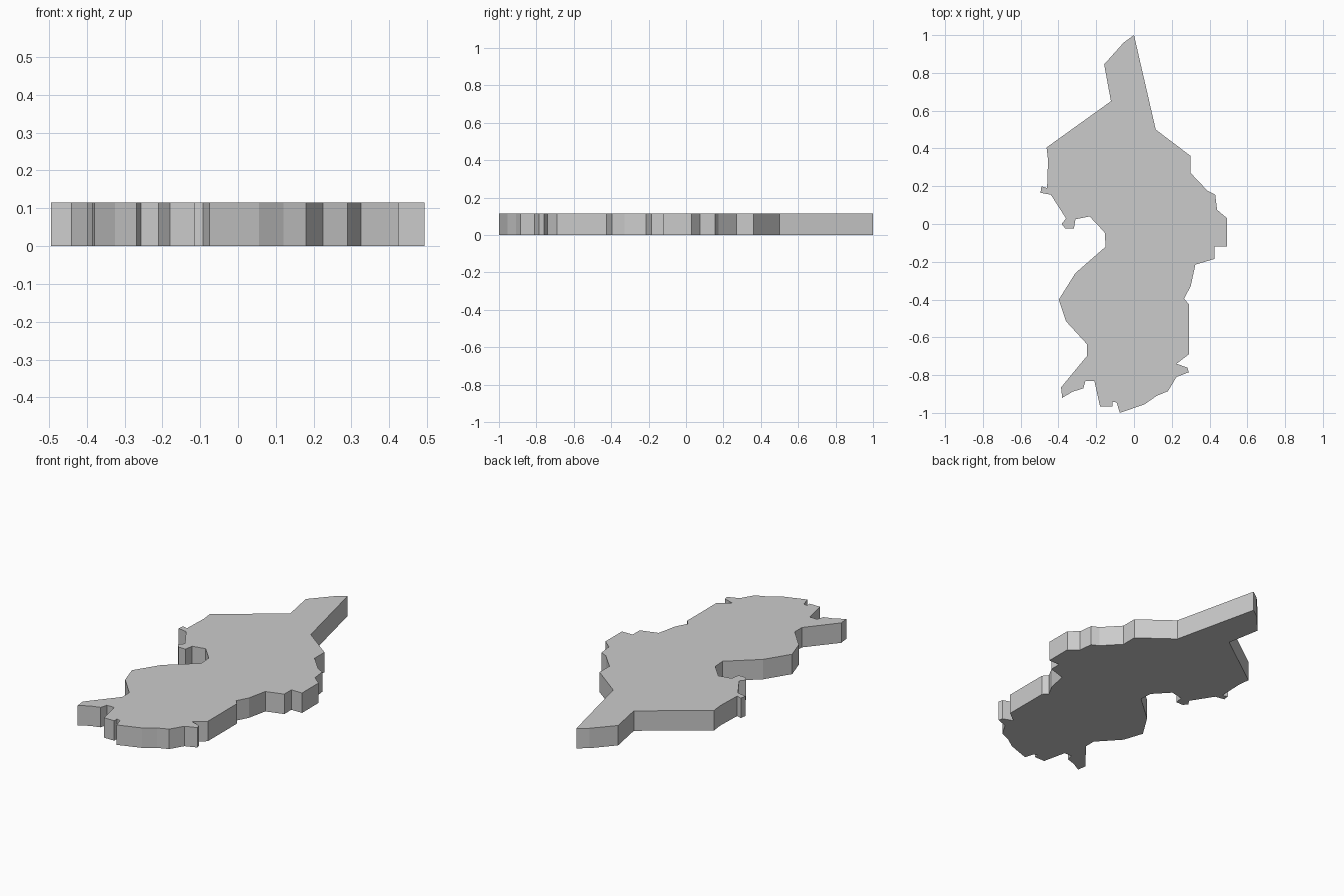
import bpy, bmesh

HEIGHT = 0.115

# Outline seen from above, clockwise from the northern tip
east_side = [
    (0, 1), (.115, .5), (.3, .36), (.3, .27), (.39, .175), (.43, .155),
    (.44, .075), (.493, .03), (.493, -.12), (.425, -.12), (.425, -.185),
    (.325, -.215), (.3, -.33), (.265, -.395), (.29, -.425), (.29, -.69),
    (.225, -.74), (.283, -.76), (.29, -.785), (.225, -.81)]
south_side = [
    (.18, -.885), (.12, -.91), (.055, -.955), (-.075, -1), (-.092, -.945),
    (-.115, -.94), (-.115, -.965), (-.18, -.965), (-.21, -.83), (-.257, -.83),
    (-.268, -.87), (-.325, -.888), (-.38, -.92), (-.386, -.865)]
west_side = [
    (-.25, -.7), (-.25, -.635), (-.36, -.515), (-.398, -.4), (-.31, -.26),
    (-.15, -.12), (-.155, -.045), (-.235, .04), (-.31, .025), (-.318, -.025),
    (-.363, -.025), (-.383, 0), (-.36, .03), (-.44, .155), (-.495, .165),
    (-.49, .2), (-.46, .19), (-.455, .34), (-.463, .405), (-.122, .65),
    (-.158, .845), (-.055, .96)]


def extruded_plate(name, outline, height):
    bm = bmesh.new()
    base = bm.faces.new([bm.verts.new((x, y, 0)) for x, y in outline])
    top = bmesh.ops.extrude_face_region(bm, geom=[base], use_keep_orig=True)
    verts = [v for v in top["geom"] if isinstance(v, bmesh.types.BMVert)]
    bmesh.ops.translate(bm, verts=verts, vec=(0, 0, height))
    bmesh.ops.recalc_face_normals(bm, faces=bm.faces)
    mesh = bpy.data.meshes.new(name)
    bm.to_mesh(mesh)
    bm.free()
    obj = bpy.data.objects.new(name, mesh)
    bpy.context.collection.objects.link(obj)
    return obj


# Single flat-topped landmass slab
extruded_plate("landmass_slab", east_side + south_side + west_side, HEIGHT)
